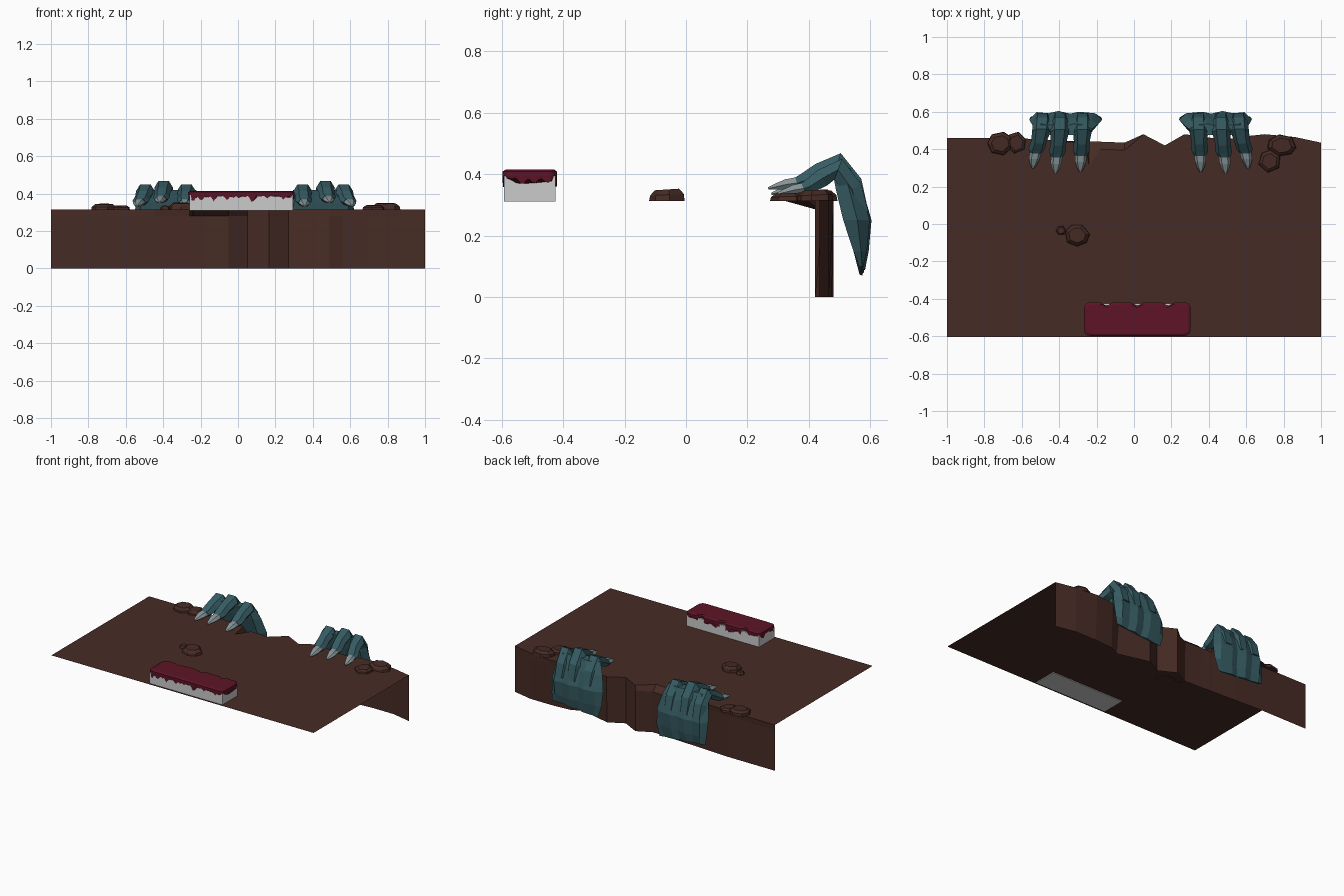
import bpy, bmesh, math, random
from mathutils import Vector

if "Cube" in bpy.data.objects:
    bpy.data.objects.remove(bpy.data.objects["Cube"])

random.seed(4)
TOP = 0.316


def material(name, rgb):
    m = bpy.data.materials.new(name)
    m.diffuse_color = (*rgb, 1)
    m.use_nodes = True
    m.node_tree.nodes["Principled BSDF"].inputs["Base Color"].default_value = m.diffuse_color
    return m


EARTH = material("earth", (0.062, 0.024, 0.018))
SKIN = material("skin", (0.036, 0.105, 0.122))
CLAW = material("claw", (0.24, 0.30, 0.31))
GOO = material("goo", (0.11, 0.007, 0.020))


def build(name, verts, faces, mat=None, recalc=True):
    bm = bmesh.new()
    vs = [bm.verts.new(v) for v in verts]
    for f in faces:
        bm.faces.new([vs[i] for i in f])
    if recalc:
        bmesh.ops.recalc_face_normals(bm, faces=bm.faces)
    me = bpy.data.meshes.new(name)
    bm.to_mesh(me)
    bm.free()
    ob = bpy.data.objects.new(name, me)
    bpy.context.collection.objects.link(ob)
    if mat:
        me.materials.append(mat)
    return ob


def loft(name, rings, mat=None, caps=(True, True)):
    n = len(rings[0])
    verts = [p for r in rings for p in r]
    faces = [(k * n + i, k * n + (i + 1) % n, (k + 1) * n + (i + 1) % n, (k + 1) * n + i)
             for k in range(len(rings) - 1) for i in range(n)]
    if caps[0]:
        faces.append(tuple(range(n))[::-1])
    if caps[1]:
        faces.append(tuple(range(len(verts) - n, len(verts))))
    return build(name, verts, faces, mat)


# Cliff ledge: thin ground sheet with a broken back edge and a wall below it
# columns are x, y at the top, y just below the lip, y at the bottom
cols = [(-1, .46, .46, .46), (-.65, .46, .455, .46), (-.45, .45, .45, .45),
        (-.26, .43, .44, .44), (-.24, .31, .44, .44), (-.18, .40, .44, .435),
        (-.05, .395, .435, .43), (.05, .48, .48, .48), (.165, .42, .42, .42),
        (.27, .48, .48, .475), (.49, .45, .445, .42), (.56, .465, .46, .455),
        (.70, .48, .48, .465), (.86, .465, .465, .465), (1, .435, .435, .435)]
n = len(cols)
verts = [(c[0], c[1], TOP) for c in cols] + [(c[0], c[2], .28) for c in cols]
verts += [(c[0], c[3], 0) for c in cols] + [(-1, -.605, TOP), (1, -.605, TOP)]
faces = [(r * n + i, r * n + i + 1, (r + 1) * n + i + 1, (r + 1) * n + i)
         for r in range(2) for i in range(n - 1)]
faces.append(tuple(range(n))[::-1] + (3 * n, 3 * n + 1))
build("cliff_ledge", verts, faces, EARTH)


# Loose flat stones
def stone(name, x, y, rx, ry, h, sides):
    off = random.random() * 6
    ang = [off + (i + random.uniform(-.15, .15)) * math.tau / sides for i in range(sides)]
    rings = []
    for s, z, in ((1, TOP - .003), (.95, TOP + h * .5), (.68, TOP + h)):
        rings.append([(x + rx * s * math.cos(a), y + ry * s * math.sin(a),
                       z + (.08 * h * math.sin(a) if z > TOP else 0)) for a in ang])
    loft(name, rings, EARTH)


for i, s in enumerate([(-.715, .43, .07, .065, .028, 7), (-.63, .435, .055, .06, .02, 6),
                       (.725, .335, .062, .062, .022, 6), (.79, .42, .08, .06, .032, 7),
                       (-.305, -.06, .07, .06, .034, 7), (-.39, -.035, .028, .027, .018, 6)]):
    stone(f"stone_{i + 1}", *s)


# Clawed hands gripping the edge, mirrored about x = 0.035
def tube(name, path, mat, flip):
    rings = []
    for i, (x, y, z, w, h) in enumerate(path):
        a, b = path[max(i - 1, 0)], path[min(i + 1, len(path) - 1)]
        t = Vector((0, b[1] - a[1], b[2] - a[2])).normalized()
        up = Vector((0, t.z, -t.y))
        ring = []
        for c, s in ((1, 0), (.55, 1), (-.55, 1), (-1, 0), (-.6, -.9), (.6, -.9)):
            p = Vector((x, y, z)) + Vector((w * c, 0, 0)) + up * h * s
            ring.append((.07 - p.x if flip else p.x, p.y, p.z))
        rings.append(ring)
    loft(name, rings, mat)


# back of the hand: x left, x right, y front, y back, z
palm = [(-.55, -.20, .565, .583, .085), (-.555, -.175, .545, .595, .15),
        (-.56, -.17, .512, .604, .25), (-.545, -.195, .488, .575, .35),
        (-.525, -.225, .475, .54, .42)]
fingers = [(-.49, -.54, .03, -.018), (-.395, -.42, 0, 0), (-.275, -.287, .01, -.018)]
for side, flip in (("left", False), ("right", True)):
    rings = []
    for k, (x0, x1, yf, yb, z) in enumerate(palm):
        w, m = x1 - x0, (yf + yb) / 2
        prof = [(0, m), (.08, yf), (.9, yf), (1, m), (.9, yb - .012), (.68, yb - .004),
                (.56, yb - .014), (.4, yb), (.26, yb - .012), (.1, yb - .006)]
        zs = [z - (.03 * u if k == 0 else 0) + (.015 if k == 0 else 0) for u, _ in prof]
        rings.append([(.07 - (x0 + w * u) if flip else x0 + w * u, y, zz)
                      for (u, y), zz in zip(prof, zs)])
    loft(f"{side}_hand_back", rings, SKIN)
    for j, (xa, xb, dy, dz) in enumerate(fingers):
        spine = [(0, .565, .27, .045, .03), (0, .54, .37, .05, .034),
                 (.1, .492, .432, .05, .038), (.35, .435, .405, .042, .031),
                 (.6, .385, .378, .044, .025), (.7, .362, .370, .034, .02)]
        path = [(xa + (xb - xa) * t, y + dy * t, z + dz * (i > 0), w, h)
                for i, (t, y, z, w, h) in enumerate(spine)]
        tube(f"{side}_finger_{j + 1}", path, SKIN, flip)
        nail = [(.68, .372, .373, .031, .019), (.85, .325, .366, .03, .017),
                (.95, .29, .358, .018, .010), (1, .268, .353, .006, .004)]
        tube(f"{side}_claw_{j + 1}",
             [(xa + (xb - xa) * t, y + dy * t, z + dz, w, h) for t, y, z, w, h in nail], CLAW, flip)

# Stone block at the front
x0, x1, y0, y1 = -.26, .295, -.592, -.425
rect = [(x0, y0), (x1, y0), (x1, y1), (x0, y1)]
loft("block", [[(x, y, z) for x, y in rect] for z in (.311, .393)])

# Slime coat over the block, with uneven drips along its rim
hx, hy, cx, cy, N = .284, .089, .018, -.5085, 150
hr = .03
corners = [(hx - hr, -hy + hr, -90), (hx - hr, hy - hr, 0), (-hx + hr, hy - hr, 90),
           (-hx + hr, -hy + hr, 180)]
outline = []
for k, (px, py, a0) in enumerate(corners):
    arc = [Vector((px + hr * math.cos(math.radians(a0 + d)), py + hr * math.sin(math.radians(a0 + d))))
           for d in range(0, 91, 18)]
    outline += arc
    qx, qy, q0 = corners[(k + 1) % 4]
    end = Vector((qx + hr * math.cos(math.radians(q0)), qy + hr * math.sin(math.radians(q0))))
    steps = int((end - arc[-1]).length / .0095)
    outline += [arc[-1].lerp(end, s / steps) for s in range(1, steps)]
drop, left, size = [], 0, 0
for p in outline:
    if left == 0:
        left, size = random.choice((3, 4, 5)), random.uniform(.004, .036)
        width = left
    left -= 1
    drop.append(size * math.sin(math.pi * (left + .5) / width))
inner, upper, rim, hem = [], [], [], []
for p, d in zip(outline, drop):
    q = p.copy()
    if p.y > hy - .02:
        q.y -= .018 * max(0, math.cos(p.x * 38)) ** 3
    x, y = q.x + cx, q.y + cy
    inner.append((cx + q.x * .96, cy + q.y * .88, .415))
    upper.append((x, y, .408))
    rim.append((x, y, .394))
    hem.append((cx + q.x * .995, cy + q.y * .985, .391 - d))
loft("slime_coat", [hem, rim, upper, inner], GOO)
